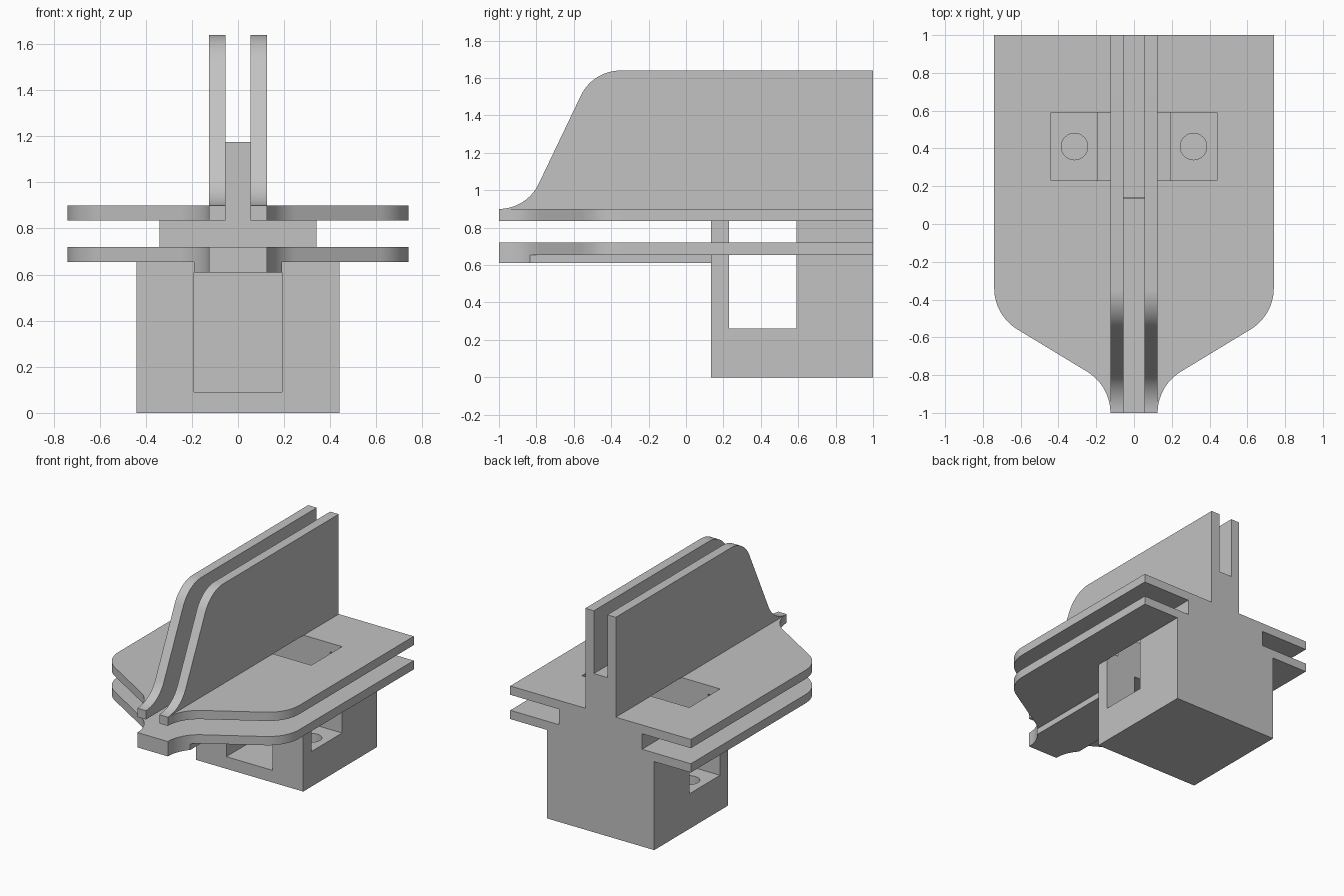
import bpy, bmesh
from math import sin, cos, radians
from mathutils import Vector

if "Cube" in bpy.data.objects:
    bpy.data.objects.remove(bpy.data.objects["Cube"])

grey = bpy.data.materials.new("plain_grey")
grey.use_nodes = True
grey.diffuse_color = (0.54, 0.54, 0.54, 1)
grey.node_tree.nodes["Principled BSDF"].inputs["Base Color"].default_value = grey.diffuse_color


def prism(name, outline, offset):
    """Extrude a closed planar outline along offset."""
    bm = bmesh.new()
    face = bm.faces.new([bm.verts.new(p) for p in outline])
    new = bmesh.ops.extrude_face_region(bm, geom=[face])["geom"]
    bmesh.ops.translate(bm, vec=Vector(offset), verts=[v for v in new if isinstance(v, bmesh.types.BMVert)])
    bmesh.ops.recalc_face_normals(bm, faces=bm.faces)
    mesh = bpy.data.meshes.new(name)
    bm.to_mesh(mesh)
    bm.free()
    mesh.materials.append(grey)
    obj = bpy.data.objects.new(name, mesh)
    bpy.context.collection.objects.link(obj)
    return obj


def box(name, x, y, z):
    base = [(x[0], y[0], z[0]), (x[1], y[0], z[0]), (x[1], y[1], z[0]), (x[0], y[1], z[0])]
    return prism(name, base, (0, 0, z[1] - z[0]))


def cut(obj, cutter):
    """Subtract the cutter from obj and delete it."""
    mod = obj.modifiers.new("cut", "BOOLEAN")
    mod.operation, mod.solver, mod.object = "DIFFERENCE", "EXACT", cutter
    bpy.context.view_layer.objects.active = obj
    bpy.ops.object.modifier_apply(modifier=mod.name)
    bpy.data.objects.remove(cutter)


def s_curve(low, high, end, radius, angle, steps=14):
    """S-bend as (y, height): hollow arc at the nose, round arc at the shoulder."""
    turns = [radians(angle) * i / steps for i in range(steps + 1)]
    nose = [(-1 + radius * sin(t), low + radius * (1 - cos(t))) for t in turns]
    shoulder = [(end - radius * sin(t), high - radius * (1 - cos(t))) for t in reversed(turns)]
    return nose + shoulder


def plate(name, side, back, z, thick):
    """Flat plate mirrored about x = 0 from its side curve."""
    half = [(x, y, z) for y, x in side] + [(side[-1][1], back, z)]
    return prism(name, half + [(-x, y, z) for x, y, z in reversed(half)], (0, 0, thick))


# Two horizontal plates
side = s_curve(0.125, 0.74, -0.34, 0.255, 58.5)
WELL = (0.23, 0.59)
lower_plate = plate("lower_plate", side, 1, 0.655, 0.065)
upper_plate = plate("upper_plate", side, 1, 0.835, 0.065)
for obj in (lower_plate, upper_plate):
    cut(obj, box("cutter", (-0.44, 0.44), WELL, (0.5, 1.2)))
cut(upper_plate, box("cutter", (-0.055, 0.055), (-1.2, 0.14), (0.8, 1.2)))

# Rib under the lower plate, narrowed by the nose curve
rib_side = [(y, x) for y, x in side if x < 0.19] + [(-0.835, 0.19)]
plate("rib", rib_side, 0.135, 0.61, 0.045)

# Twin fins with the spine between them
fin_side = s_curve(0.9, 1.64, -0.35, 0.235, 64) + [(1, 1.64), (1, 0.9)]
fins = []
for name, x in (("left_fin", 0.055), ("right_fin", -0.125)):
    fins.append(prism(name, [(x, y, z) for y, z in fin_side], (0.07, 0, 0)))
box("spine", (-0.055, 0.055), (0.14, 1), (0.9, 1.175))

# Collar joining the plates, split by the well
for name, y in (("front_collar", (0.135, WELL[0])), ("rear_collar", (WELL[1], 1))):
    box(name, (-0.34, 0.34), y, (0.72, 0.835))

# Base block with side window, front slot and blind bolt holes
block = box("base_block", (-0.44, 0.44), (0.135, 1), (0, 0.655))
cut(block, box("cutter", (-0.6, 0.6), WELL, (0.26, 0.9)))
cut(block, box("cutter", (-0.19, 0.19), (0, WELL[1]), (0.09, 0.61)))
for sx in (-1, 1):
    ring = [(sx * 0.315 + 0.07 * cos(radians(a)), 0.41 + 0.07 * sin(radians(a)), 0.09) for a in range(0, 360, 10)]
    cut(block, prism("cutter", ring, (0, 0, 0.3)))

# Smooth the curved sides, keep the edges crisp
bpy.ops.object.select_all(action="DESELECT")
for obj in (lower_plate, upper_plate, block, bpy.data.objects["rib"], *fins):
    obj.select_set(True)
bpy.context.view_layer.objects.active = block
bpy.ops.object.shade_smooth_by_angle(angle=radians(25))
